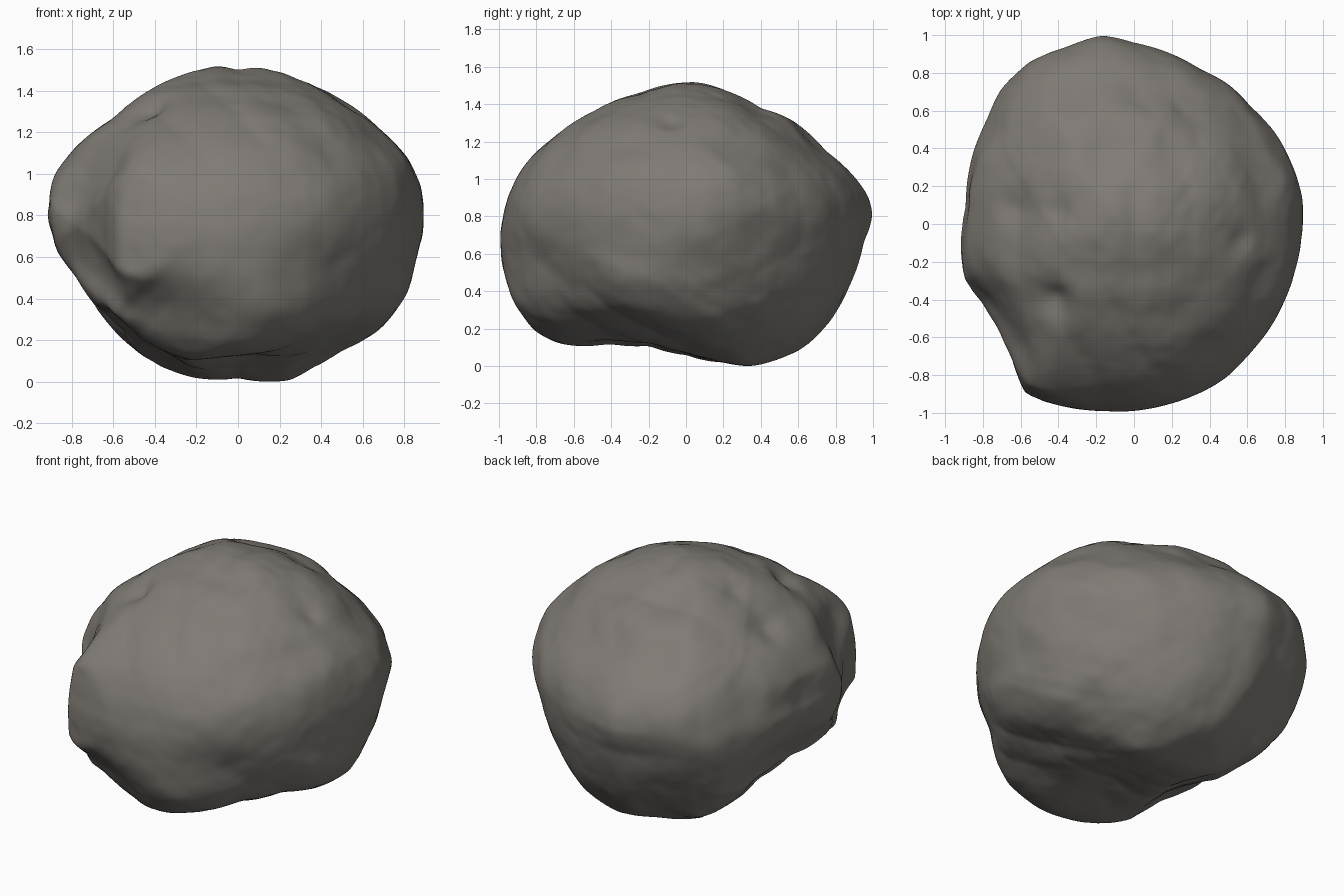
import bpy, bmesh, math
from mathutils import Vector, noise

cube = bpy.data.objects.get("Cube")
if cube:
    bpy.data.objects.remove(cube, do_unlink=True)

STEPS = 120
MID = 0.76
CENTRE = Vector((0, 0, MID))

# Outline points on the main planes: x/z, y/z and x/y
OUT_XZ = [(-.1, 1.52), (0, 1.5), (.1, 1.51), (.3, 1.45), (.5, 1.36), (.68, 1.22), (.82, 1.08),
          (.88, .95), (.9, .8), (.86, .58), (.82, .43), (.68, .25), (.5, .15), (.36, .07),
          (.25, .01), (0, .02), (-.2, .02), (-.38, .08), (-.55, .2), (-.67, .34), (-.78, .5),
          (-.87, .65), (-.9, .82), (-.87, 1), (-.78, 1.13), (-.6, 1.27), (-.45, 1.39), (-.25, 1.48)]
OUT_YZ = [(.07, 1.52), (.2, 1.48), (.4, 1.38), (.56, 1.32), (.75, 1.15), (.92, .99), (.98, .9),
          (1, .8), (.95, .66), (.87, .42), (.77, .24), (.63, .1), (.5, .04), (.35, 0), (.2, .02),
          (0, .06), (-.2, .11), (-.4, .12), (-.68, .12), (-.8, .18), (-.93, .35), (-.99, .55),
          (-1, .7), (-.95, .92), (-.87, 1.07), (-.7, 1.23), (-.5, 1.36), (-.25, 1.46)]
OUT_XY = [(-.17, 1), (0, .96), (.2, .9), (.35, .82), (.5, .74), (.62, .62), (.75, .48), (.83, .33),
          (.89, .15), (.89, -.05), (.86, -.22), (.8, -.4), (.7, -.58), (.6, -.7), (.48, -.82),
          (.2, -.95), (-.17, -.99), (-.4, -.96), (-.57, -.91), (-.61, -.82), (-.65, -.7),
          (-.72, -.55), (-.8, -.42), (-.9, -.3), (-.89, .1), (-.86, .35), (-.78, .55),
          (-.7, .72), (-.55, .86), (-.35, .94)]
# Outline points on tilted planes, measured from the middle of the rock
OUT_FRONT_TILT = [(-.14, .78), (.09, .76), (.34, .7), (.53, .56), (.7, .42), (.81, .29), (.88, .1),
                  (.85, -.1), (.78, -.32), (.65, -.53), (.48, -.64), (.3, -.68), (.07, -.74),
                  (-.22, -.8), (-.48, -.78), (-.74, -.6), (-.96, -.4), (-.99, -.11), (-.97, .05),
                  (-.9, .26), (-.77, .47), (-.62, .58), (-.43, .66), (-.28, .73)]
OUT_BACK_TILT = [(.04, .75), (.31, .7), (.6, .59), (.91, .42), (.99, .21), (.96, -.1), (.84, -.34),
                 (.63, -.45), (.45, -.59), (.12, -.83), (-.12, -.84), (-.35, -.82), (-.55, -.7),
                 (-.71, -.47), (-.81, -.21), (-.88, .1), (-.84, .3), (-.7, .49), (-.38, .69),
                 (-.18, .74)]
OUT_UNDER_TILT = [(.09, .76), (.35, .72), (.66, .58), (.89, .37), (.98, .1), (.94, -.13),
                  (.82, -.36), (.58, -.54), (.29, -.69), (.09, -.82), (-.17, -.87), (-.46, -.82),
                  (-.66, -.66), (-.78, -.41), (-.89, -.16), (-.91, .05), (-.83, .36), (-.66, .56),
                  (-.37, .71), (-.14, .75)]


def sample(table, angle):
    """Linear lookup in a table that runs once round the circle."""
    t = (angle / math.tau) % 1 * STEPS
    i = int(t) % STEPS
    f = t - int(t)
    return table[i] * (1 - f) + table[(i + 1) % STEPS] * f


def polar_table(points, drop):
    """Turn an outline into radii at equal angles."""
    polar = sorted((math.atan2(b - drop, a) % math.tau, math.hypot(a, b - drop)) for a, b in points)
    polar = ([(polar[-1][0] - math.tau, polar[-1][1])] + polar
             + [(polar[0][0] + math.tau, polar[0][1])])
    table = []
    for k in range(STEPS):
        angle = k * math.tau / STEPS
        for (a, ra), (b, rb) in zip(polar, polar[1:]):
            if a <= angle <= b:
                table.append(ra + (rb - ra) * (angle - a) / max(b - a, 1e-6))
                break
    return table


def plane(turn, tilt):
    """Side and up directions of a plane turned about z, then tilted back."""
    t, e = math.radians(turn), math.radians(tilt)
    side = Vector((math.cos(t), math.sin(t), 0))
    away = Vector((-math.sin(t), math.cos(t), 0))
    return side, Vector((0, 0, math.cos(e))) + away * math.sin(e)


MAIN = [(plane(0, 0), polar_table(OUT_XZ, MID)),
        (plane(90, 0), polar_table(OUT_YZ, MID)),
        (plane(0, 90), polar_table(OUT_XY, 0))]
TILTED = [(plane(30, 25), polar_table(OUT_FRONT_TILT, 0)),
          (plane(210, 25), polar_table(OUT_BACK_TILT, 0)),
          (plane(150, -25), polar_table(OUT_UNDER_TILT, 0))]


def reach(p, axes, table):
    """Angle of a point on a plane, and its distance as a share of the outline."""
    a, b = p.dot(axes[0]), p.dot(axes[1])
    angle = math.atan2(b, a)
    return angle, math.hypot(a, b) / sample(table, angle)


def fit_outlines(verts):
    """Pull the rim on each plane onto its outline."""
    for axes, table in TILTED + MAIN:
        shares = [reach(v.co, axes, table) for v in verts]
        peak = [0.0] * STEPS
        for angle, share in shares:
            k = round(angle / math.tau * STEPS) % STEPS
            peak[k] = max(peak[k], share)
        for v, (angle, share) in zip(verts, shares):
            top = sample(peak, angle)
            v.co *= 1 + (1 / top - 1) * min(1, share / top) ** 14


# Rock body: a sphere blended from the main outlines, with broad lumps
bm = bmesh.new()
bmesh.ops.create_icosphere(bm, subdivisions=7, radius=1)
for v in bm.verts:
    d = v.co.normalized()
    total = sum(reach(d, axes, table)[1] ** 2 for axes, table in MAIN)
    lump = noise.noise(d * 1.9 + Vector((4, 1, 7)))
    v.co = d * (math.sqrt(2 / total) * (1 + 0.015 * lump))

for step in range(4):
    fit_outlines(bm.verts)
    for smoothing in range(6):
        bmesh.ops.smooth_vert(bm, verts=bm.verts, factor=0.5,
                              use_axis_x=True, use_axis_y=True, use_axis_z=True)

# Craters and hollows: place, radius, depth
DENTS = [((-.62, .08, 1.2), .13, .05), ((-.4, .06, 1.4), .11, .025), ((-.42, -.4, 1.3), .12, .05),
         ((.58, -.08, 1.3), .1, .035), ((.68, -.25, 1.1), .12, .03), ((.35, -.35, 1.35), .15, .015),
         ((.35, -.9, .55), .18, .015), ((.85, .03, .5), .14, .02), ((.5, -.8, .55), .12, .015),
         ((.6, .3, .2), .12, .02), ((0, -.25, .08), .3, .04), ((-.5, .5, .3), .15, .015),
         ((.45, -.65, 1.1), .14, .015), ((-.76, -.6, .75), .22, .03)]
for v in bm.verts:
    d = v.co.normalized()
    push = 0
    for place, radius, depth in DENTS:
        gap = (v.co + CENTRE - Vector(place)).length / radius
        if gap < 2.5:
            push -= depth * math.exp(-gap * gap * 1.5)
    # Fine surface roughness
    push += 0.007 * noise.noise(v.co * 5) + 0.003 * noise.noise(v.co * 13)
    v.co += d * push

# Settle the rim again and stand the rock on the ground
for step in range(2):
    fit_outlines(bm.verts)
    bmesh.ops.smooth_vert(bm, verts=bm.verts, factor=0.5,
                          use_axis_x=True, use_axis_y=True, use_axis_z=True)
floor = min(v.co.z for v in bm.verts)
bmesh.ops.translate(bm, verts=bm.verts, vec=(0, 0, -floor))

mesh = bpy.data.meshes.new("rock_body")
bm.to_mesh(mesh)
bm.free()
rock = bpy.data.objects.new("rock_body", mesh)
bpy.context.collection.objects.link(rock)
for face in mesh.polygons:
    face.use_smooth = True

# Dull warm grey stone
stone = bpy.data.materials.new("grey_stone")
stone.use_nodes = True
colour = (0.215, 0.197, 0.177, 1)
stone.diffuse_color = colour
shader = stone.node_tree.nodes["Principled BSDF"]
shader.inputs["Base Color"].default_value = colour
shader.inputs["Roughness"].default_value = 0.9
mesh.materials.append(stone)
